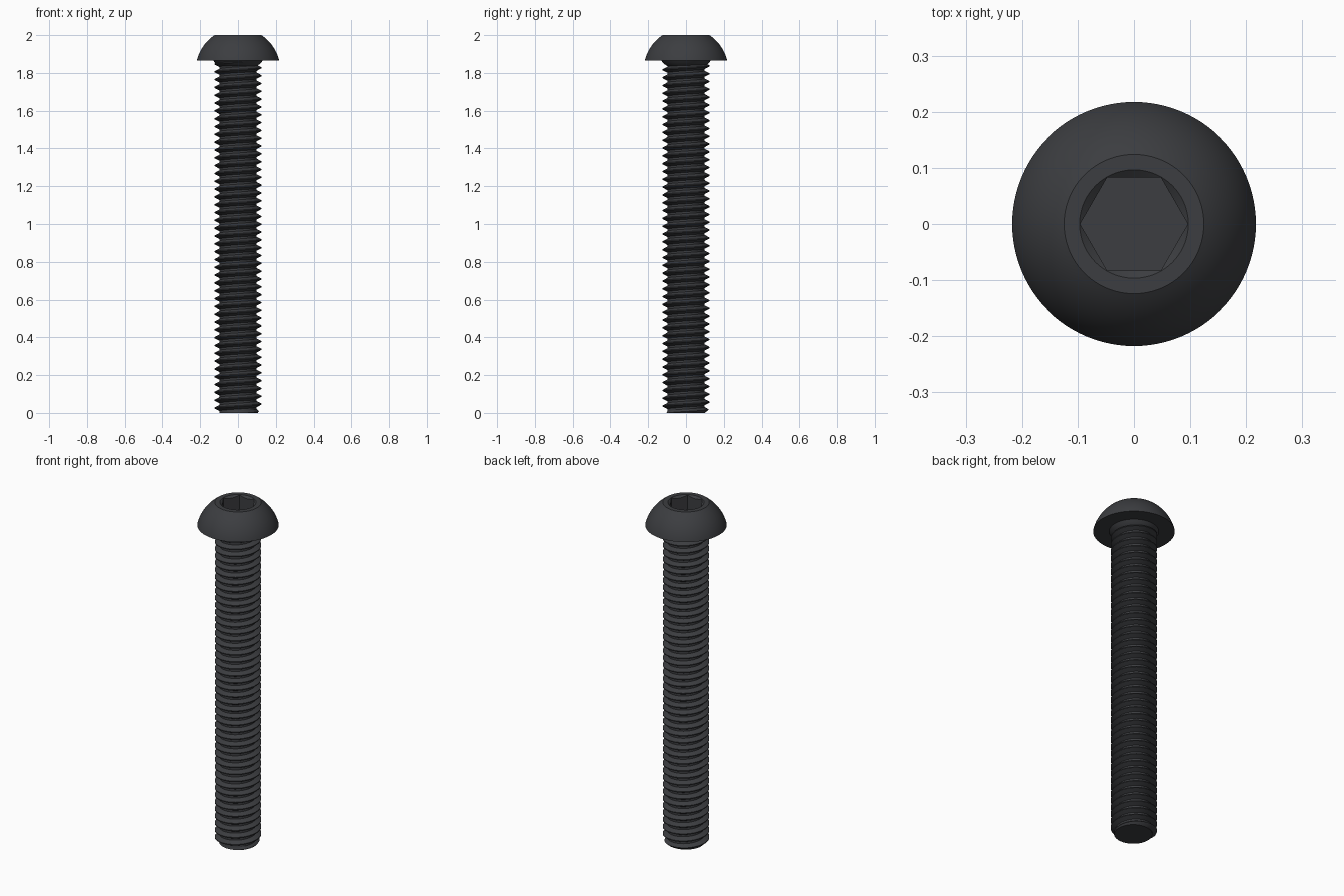
import bpy, bmesh
from math import cos, sin, pi, radians, atan2, hypot

if "Cube" in bpy.data.objects:
    bpy.data.objects.remove(bpy.data.objects["Cube"])

mat = bpy.data.materials.new("dark_steel")
mat.diffuse_color = (0.045, 0.047, 0.052, 1)
mat.use_nodes = True
mat.node_tree.nodes["Principled BSDF"].inputs["Base Color"].default_value = mat.diffuse_color

HEAD_Z, TOP = 1.866, 2.0          # underside and top of the head
HEAD_R, FLAT_R = 0.2175, 0.124    # head rim and flat top
RIM_R, HEX_AP = 0.0965, 0.0828    # socket countersink and hex apothem
SEG = 96


def finish(bm, name):
    bmesh.ops.recalc_face_normals(bm, faces=bm.faces)
    me = bpy.data.meshes.new(name)
    bm.to_mesh(me)
    bm.free()
    ob = bpy.data.objects.new(name, me)
    bpy.context.collection.objects.link(ob)
    me.materials.append(mat)
    bpy.ops.object.select_all(action='DESELECT')
    ob.select_set(True)
    bpy.context.view_layer.objects.active = ob
    bpy.ops.object.shade_smooth_by_angle(angle=radians(30))
    return ob


def hex_r(t):
    return HEX_AP / cos(t % (pi / 3) - pi / 6)


# Head: stacked rings for fillet, domed side, flat top and hex socket
def build_head():
    rings = [lambda t, p=p: p for p in
             [(0.097, 1.835), (0.112, 1.845), (0.124, 1.857), (0.132, HEAD_Z)]]
    h = TOP - HEAD_Z
    a = (HEAD_R**2 - FLAT_R**2 - h * h) / (2 * h)
    rad, cz = hypot(HEAD_R, a), HEAD_Z - a
    a0, a1 = atan2(a, HEAD_R), atan2(a + h, FLAT_R)
    for i in range(17):
        b = a0 + (a1 - a0) * i / 16
        rings.append(lambda t, b=b: (rad * cos(b), cz + rad * sin(b)))
    rings.append(lambda t: (RIM_R, TOP))
    rings.append(lambda t: (hex_r(t), TOP - (RIM_R - hex_r(t)) * 0.8))
    rings.append(lambda t: (hex_r(t), 1.912))

    bm = bmesh.new()
    loops = []
    for f in rings:
        loop = []
        for j in range(SEG):
            t = 2 * pi * j / SEG
            r, z = f(t)
            loop.append(bm.verts.new((r * cos(t), r * sin(t), z)))
        loops.append(loop)
    for lo, hi in zip(loops, loops[1:]):
        for j in range(SEG):
            k = (j + 1) % SEG
            bm.faces.new((lo[j], lo[k], hi[k], hi[j]))
    bm.faces.new(loops[-1])
    bm.faces.new(loops[0][::-1])
    return finish(bm, "button_head")


# Threaded shank: one helical strip, trimmed flat at both ends
def build_shank():
    pitch, seg = 0.0414, 64
    major, minor = 0.124, 0.0985
    profile = [(0, minor), (0.25, minor), (0.5625, major), (0.6875, major)]
    total = int(HEAD_Z / pitch + 5) * seg
    bm = bmesh.new()
    cols = []
    for j in range(total + 1):
        t = 2 * pi * j / seg
        col = []
        for f, r in profile:
            z = pitch * (f + j / seg - 2.5)
            r = min(r, 0.104 + max(z, 0) * 0.9)      # lead-in chamfer
            col.append(bm.verts.new((r * cos(t), r * sin(t), z)))
        cols.append(col)
    for j in range(total - seg):
        a, b = cols[j], cols[j + 1]
        a = a + [cols[j + seg][0]]
        b = b + [cols[j + 1 + seg][0]]
        for p in range(4):
            bm.faces.new((a[p], b[p], b[p + 1], a[p + 1]))
    for z, n in ((0, -1), (HEAD_Z, 1)):
        cut = bmesh.ops.bisect_plane(
            bm, geom=bm.verts[:] + bm.edges[:] + bm.faces[:],
            plane_co=(0, 0, z), plane_no=(0, 0, n), clear_outer=True)
        edges = [e for e in cut["geom_cut"] if isinstance(e, bmesh.types.BMEdge)]
        bmesh.ops.edgeloop_fill(bm, edges=edges)
    return finish(bm, "threaded_shank")


build_head()
build_shank()
